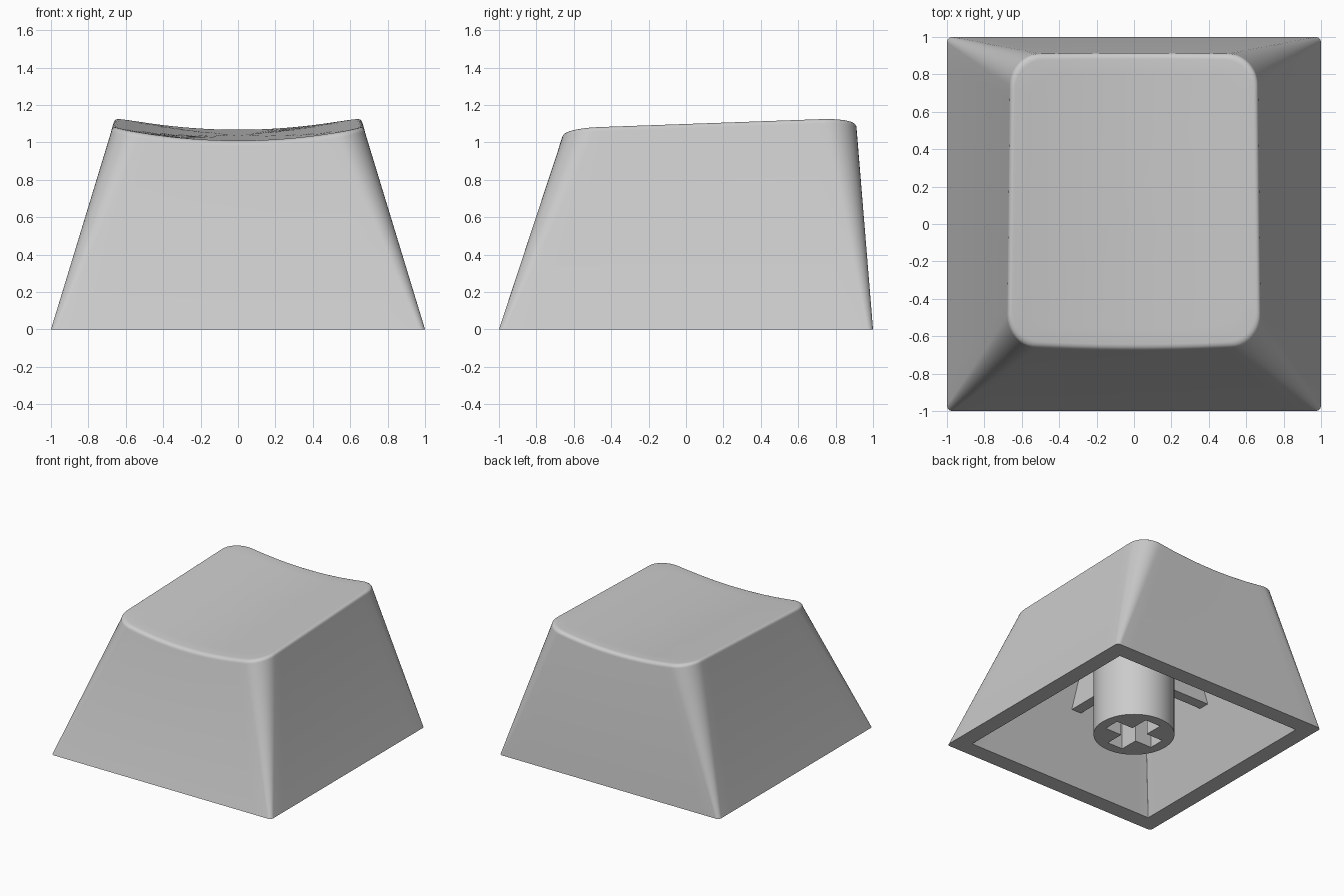
import bpy, bmesh, math
from mathutils import Vector

if "Cube" in bpy.data.objects:
    bpy.data.objects.remove(bpy.data.objects["Cube"])

grey = bpy.data.materials.new("light_grey_plastic")
grey.diffuse_color = (0.6, 0.6, 0.6, 1)
grey.use_nodes = True
grey.node_tree.nodes["Principled BSDF"].inputs["Base Color"].default_value = grey.diffuse_color

CENTRE = Vector((0, 0.13))      # middle of the top face
CORNER, EDGE = 10, 16           # segments per corner and per side


def scoop(x, y):
    """Height of the dished, tilted top."""
    return 1.034 + 0.038 * y + 0.065 * (x / 0.65) ** 2


def outline(x, y0, y1, r):
    """Rounded rectangle with a fixed point count."""
    corners = [(x - r, y1 - r), (r - x, y1 - r), (r - x, y0 + r), (x - r, y0 + r)]
    pts = []
    for q, (cx, cy) in enumerate(corners):
        arc = []
        for i in range(CORNER + 1):
            a = math.pi / 2 * (q + i / CORNER)
            arc.append(Vector((cx + r * math.cos(a), cy + r * math.sin(a))))
        if pts:
            last = pts[-1]
            pts += [last.lerp(arc[0], i / EDGE) for i in range(1, EDGE)]
        pts += arc
    pts += [pts[-1].lerp(pts[0], i / EDGE) for i in range(1, EDGE)]
    return pts


def climb(base, top, top_z, drop):
    """Follow each wall line up until it meets the scoop lowered by drop."""
    ring = []
    for b, t in zip(base, top):
        z = top_z
        for _ in range(12):
            p = b.lerp(t, z / top_z)
            z = scoop(p.x, p.y) - drop
        ring.append(Vector((p.x, p.y, z)))
    return ring


def shrink(ring, k, drop):
    out = []
    for p in ring:
        q = CENTRE + (p.xy - CENTRE) * k
        out.append(Vector((q.x, q.y, scoop(q.x, q.y) - drop)))
    return out


def finish(bm, name):
    bmesh.ops.recalc_face_normals(bm, faces=bm.faces)
    me = bpy.data.meshes.new(name)
    bm.to_mesh(me)
    bm.free()
    me.materials.append(grey)
    ob = bpy.data.objects.new(name, me)
    bpy.context.collection.objects.link(ob)
    return ob


def smooth(ob):
    bpy.ops.object.select_all(action='DESELECT')
    ob.select_set(True)
    bpy.context.view_layer.objects.active = ob
    bpy.ops.object.shade_smooth_by_angle(angle=math.radians(30))


# Hollow cap: roof underside, inner wall, rim, outer wall, rounded edge, dished top
FILLET, ROOF = 0.03, 0.10
base_out = outline(1, -1, 1, 0.03)
base_in = outline(0.865, -0.865, 0.865, 0.004)
wall_out = climb(base_out, outline(0.665, -0.637, 0.91, 0.17), 1.1, FILLET)
wall_in = climb(base_in, outline(0.53, -0.507, 0.777, 0.004), 0.98, ROOF)

steps = [0.85, 0.7, 0.55, 0.4, 0.25, 0.1]
rings = [shrink(wall_in, k, ROOF) for k in reversed(steps)]
rings += [wall_in, [p.to_3d() for p in base_in], [p.to_3d() for p in base_out], wall_out]
for i in range(1, 6):
    a = math.pi / 2 * i / 5
    k = 1 - FILLET * (1 - math.cos(a)) / 0.7
    rings.append(shrink(wall_out, k, FILLET * (1 - math.sin(a))))
rings += [shrink(wall_out, k, 0) for k in steps]

bm = bmesh.new()
loops = [[bm.verts.new(p) for p in ring] for ring in rings]
n = len(base_out)
for a, b in zip(loops, loops[1:]):
    for i in range(n):
        j = (i + 1) % n
        bm.faces.new((a[i], a[j], b[j], b[i]))
for loop, drop in ((loops[0], ROOF), (loops[-1], 0)):
    mid = bm.verts.new((CENTRE.x, CENTRE.y, scoop(*CENTRE) - drop))
    for i in range(n):
        bm.faces.new((loop[i], loop[(i + 1) % n], mid))
smooth(finish(bm, "cap_shell"))


def prism(name, points, half, along_y=False):
    """Extrude a side profile (u, z) to both sides of the middle."""
    bm = bmesh.new()
    sides = []
    for s in (-half, half):
        sides.append([bm.verts.new((s, u, z) if along_y else (u, s, z)) for u, z in points])
        bm.faces.new(sides[-1])
    m = len(points)
    for i in range(m):
        j = (i + 1) % m
        bm.faces.new((sides[0][i], sides[0][j], sides[1][j], sides[1][i]))
    return finish(bm, name)


# Stem with a cross-shaped socket
bm = bmesh.new()
bmesh.ops.create_cone(bm, cap_ends=True, segments=64, radius1=0.305, radius2=0.305, depth=0.95)
bmesh.ops.translate(bm, verts=bm.verts, vec=(0, 0, 0.495))
stem = finish(bm, "stem")
slot = [(-0.222, -0.1), (0.222, -0.1), (0.222, 0.46), (-0.222, 0.46)]
cutters = [prism("slot_cutter_x", slot, 0.066), prism("slot_cutter_y", slot, 0.07, True)]
bpy.context.view_layer.objects.active = stem
for cutter in cutters:
    cutter.hide_render = True
    mod = stem.modifiers.new("slot", 'BOOLEAN')
    mod.operation = 'DIFFERENCE'
    mod.solver = 'EXACT'
    mod.object = cutter
    bpy.ops.object.modifier_apply(modifier=mod.name)
    bpy.data.objects.remove(cutter)
smooth(stem)

# Support ribs: one pair per direction, from the stem into the walls
for sx in (-1, 1):
    prism("side_rib", [(sx * 0.25, 0.52), (sx * 0.75, 0.52), (sx * 0.61, 0.99), (sx * 0.25, 0.99)], 0.045)
prism("front_rib", [(-0.25, 0.52), (-0.75, 0.52), (-0.6, 0.97), (-0.25, 0.97)], 0.045, True)
prism("back_rib", [(0.25, 0.52), (0.88, 0.52), (0.85, 0.98), (0.25, 0.98)], 0.045, True)
